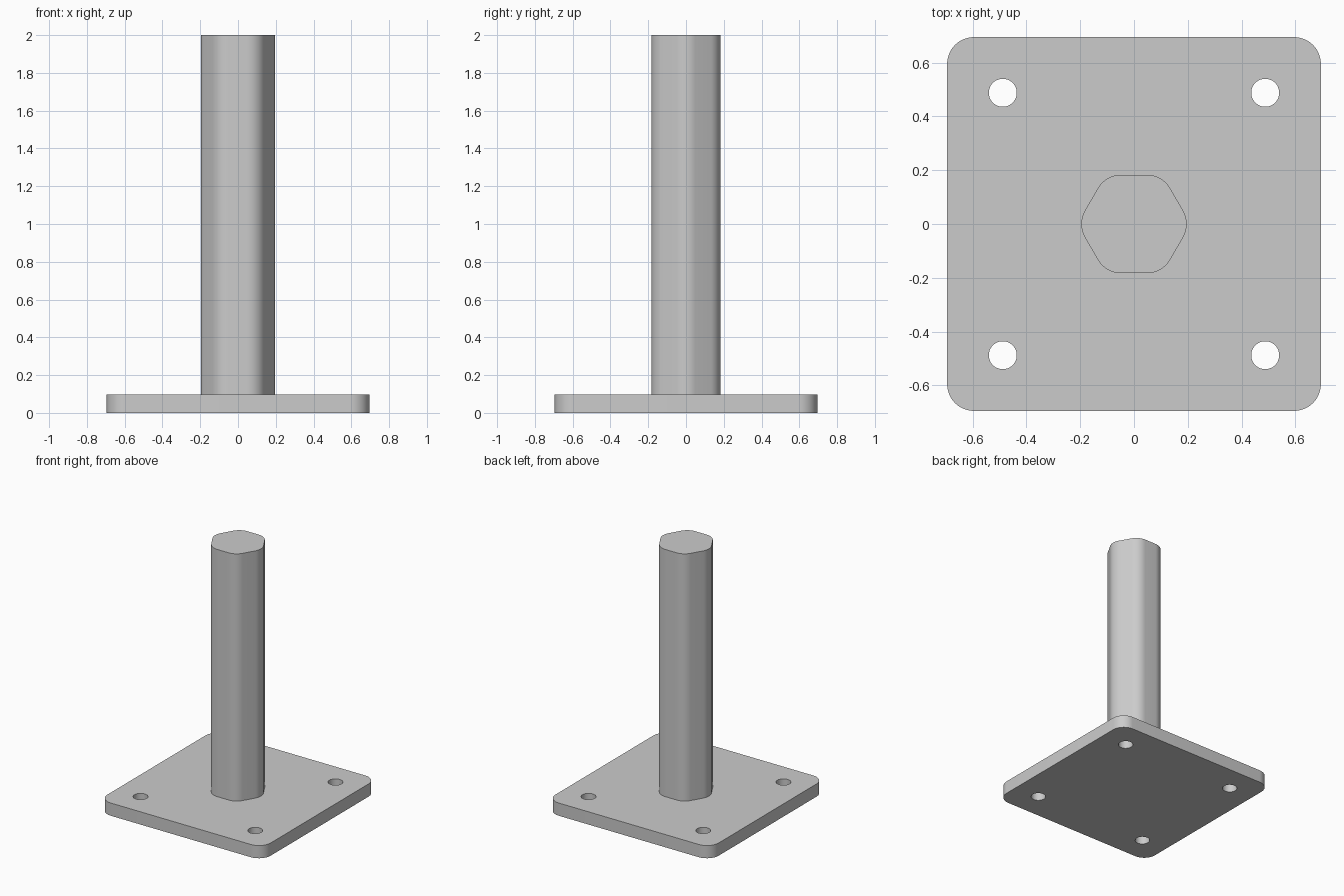
import bpy
from math import pi, cos, sin, radians

cube = bpy.data.objects.get("Cube")
if cube:
    bpy.data.objects.remove(cube, do_unlink=True)

# Single bare-metal colour
grey = bpy.data.materials.new("light grey metal")
grey.use_nodes = True
colour = (0.6, 0.6, 0.6, 1)
grey.diffuse_color = colour
grey.node_tree.nodes["Principled BSDF"].inputs["Base Color"].default_value = colour


def rounded_polygon(sides, apothem, radius, first_corner=0.0, steps=12):
    """Regular polygon outline with every corner rounded to the given radius."""
    reach = (apothem - radius) / cos(pi / sides)
    points = []
    for k in range(sides):
        corner = first_corner + 2 * pi * k / sides
        for s in range(steps + 1):
            a = corner + pi / sides * (2 * s / steps - 1)
            points.append((reach * cos(corner) + radius * cos(a),
                           reach * sin(corner) + radius * sin(a)))
    return points


def circle(x, y, radius, steps=40):
    return [(x + radius * cos(2 * pi * i / steps), y + radius * sin(2 * pi * i / steps))
            for i in range(steps)]


def extrude_outlines(name, outlines, bottom, top):
    """Solid from a flat profile; inner outlines become through holes."""
    curve = bpy.data.curves.new(name, "CURVE")
    curve.dimensions = "2D"
    curve.fill_mode = "BOTH"
    curve.extrude = (top - bottom) / 2
    for outline in outlines:
        spline = curve.splines.new("POLY")
        spline.points.add(len(outline) - 1)
        for point, (x, y) in zip(spline.points, outline):
            point.co = (x, y, 0, 1)
        spline.use_cyclic_u = True
    obj = bpy.data.objects.new(name, curve)
    obj.location.z = (top + bottom) / 2
    bpy.context.collection.objects.link(obj)
    bpy.ops.object.select_all(action="DESELECT")
    obj.select_set(True)
    bpy.context.view_layer.objects.active = obj
    bpy.ops.object.convert(target="MESH")
    obj = bpy.context.view_layer.objects.active

    # Weld caps to walls and face everything outwards
    bpy.ops.object.mode_set(mode="EDIT")
    bpy.ops.mesh.select_all(action="SELECT")
    bpy.ops.mesh.remove_doubles(threshold=0.0001)
    bpy.ops.mesh.normals_make_consistent(inside=False)
    bpy.ops.object.mode_set(mode="OBJECT")
    obj.data.materials.clear()
    obj.data.materials.append(grey)
    bpy.ops.object.shade_smooth_by_angle(angle=radians(30))
    return obj


plate_top = 0.098
hole_offset = 0.488

# Base plate with rounded corners and four bolt holes
holes = [circle(sx * hole_offset, sy * hole_offset, 0.052)
         for sx in (-1, 1) for sy in (-1, 1)]
extrude_outlines("base_plate", [rounded_polygon(4, 0.695, 0.1, pi / 4)] + holes, 0, plate_top)

# Upright hexagonal post with softened corners, seated in the plate
extrude_outlines("hexagonal_post", [rounded_polygon(6, 0.183, 0.1)], plate_top / 2, 2)
